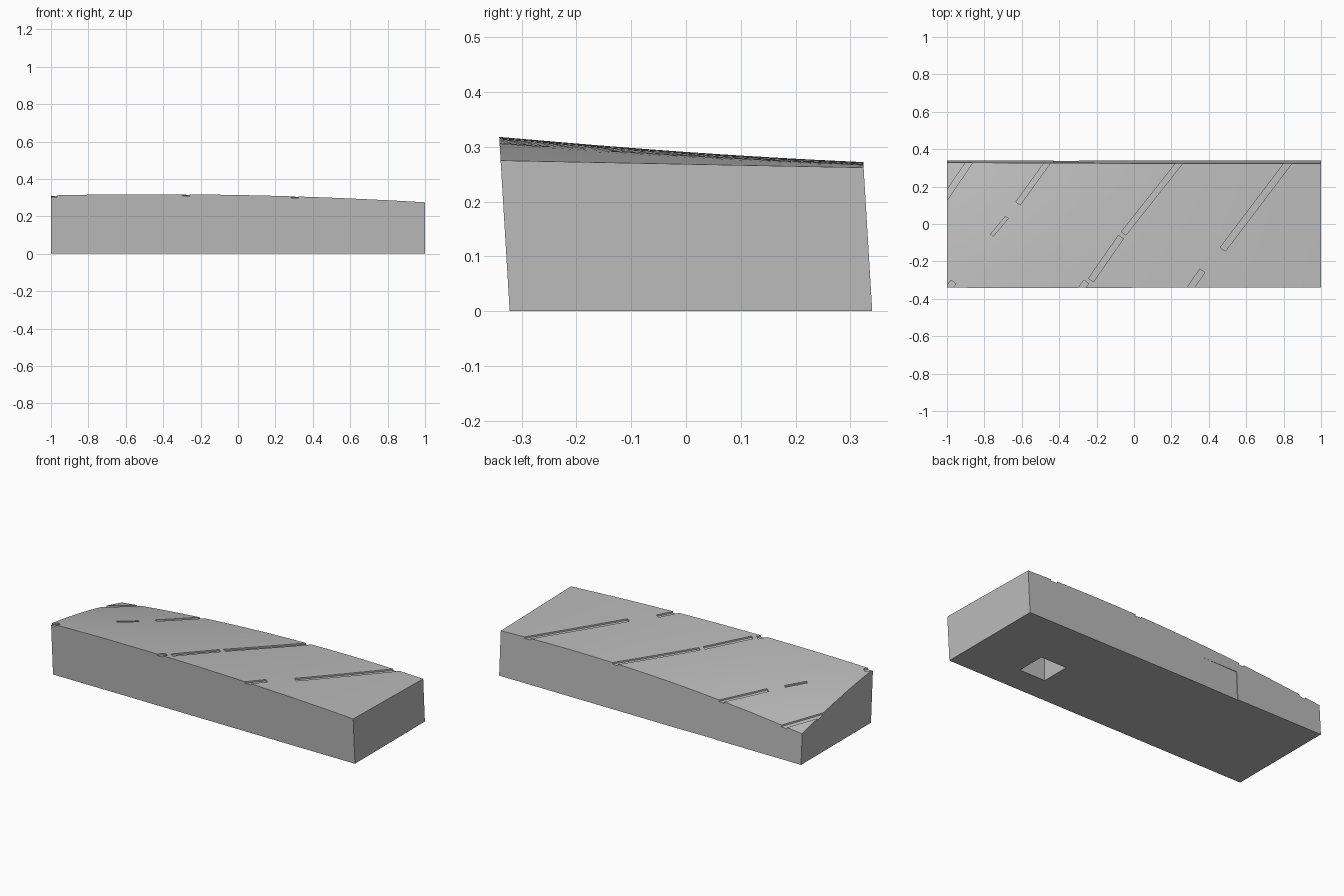
import bpy, bmesh
from mathutils import Vector

cube = bpy.data.objects.get("Cube")
if cube:
    bpy.data.objects.remove(cube, do_unlink=True)

stone = bpy.data.materials.new("grey stone")
stone.use_nodes = True
stone.diffuse_color = (0.5, 0.5, 0.5, 1)
stone.node_tree.nodes["Principled BSDF"].inputs["Base Color"].default_value = (0.5, 0.5, 0.5, 1)

HALF, SHIFT, LEAN = 0.331, 0.009, 0.06   # half depth, base offset, backward lean


def top_height(x, v):
    """Height of the domed top; v runs from 0 at the front to 1 at the back."""
    front = 0.318 - 0.0205 * (x + 0.45) ** 2
    back = 0.272 - 0.04 * (x - 0.5) ** 2
    bulge = 0.012 * ((1 - x) / 2) ** 2 * 4 * v * (1 - v)
    return front + (back - front) * v + bulge


def surface(x, y):
    v = (y + 0.34) / 0.664
    return top_height(x, v)


def new_object(name, bm):
    bmesh.ops.recalc_face_normals(bm, faces=bm.faces)
    mesh = bpy.data.meshes.new(name)
    bm.to_mesh(mesh)
    bm.free()
    mesh.materials.append(stone)
    obj = bpy.data.objects.new(name, mesh)
    bpy.context.collection.objects.link(obj)
    return obj


def make_block():
    """Leaning slab with a gridded, gently curved top."""
    nx, ny = 32, 8
    bm = bmesh.new()
    top, base = [], []
    for i in range(nx + 1):
        x = -1 + 2 * i / nx
        row_top, row_base = [], []
        for j in range(ny + 1):
            v = j / ny
            y = SHIFT + HALF * (2 * v - 1)
            z = top_height(x, v)
            row_top.append(bm.verts.new((x, y - LEAN * z, z)))
            row_base.append(bm.verts.new((x, y, 0)))
        top.append(row_top)
        base.append(row_base)
    for i in range(nx):
        for j in range(ny):
            for g in (top, base):
                bm.faces.new((g[i][j], g[i + 1][j], g[i + 1][j + 1], g[i][j + 1]))
        for j in (0, ny):
            bm.faces.new((base[i][j], base[i + 1][j], top[i + 1][j], top[i][j]))
    for i in (0, nx):
        for j in range(ny):
            bm.faces.new((base[i][j], base[i][j + 1], top[i][j + 1], top[i][j]))
    return new_object("stone_slab", bm)


def groove_cutter(start, end, width=0.03, depth=0.009, steps=8):
    """Strip whose floor follows the top surface at a fixed depth."""
    a, b = Vector(start), Vector(end)
    along = (b - a).normalized()
    side = Vector((-along.y, along.x)) * width / 2
    bm = bmesh.new()
    rings = []
    for k in range(steps + 1):
        p = a.lerp(b, k / steps)
        l, r = p - side, p + side
        rings.append([bm.verts.new(c) for c in (
            (l.x, l.y, surface(*l) - depth), (r.x, r.y, surface(*r) - depth),
            (r.x, r.y, 0.4), (l.x, l.y, 0.4))])
    for p, q in zip(rings, rings[1:]):
        for n in range(4):
            m = (n + 1) % 4
            bm.faces.new((p[n], p[m], q[m], q[n]))
    bm.faces.new(rings[0])
    bm.faces.new(rings[-1])
    return new_object("groove_cutter", bm)


def box_cutter(name, low, high):
    low, high = Vector(low), Vector(high)
    bm = bmesh.new()
    bmesh.ops.create_cube(bm, size=1)
    for v in bm.verts:
        v.co = (low + high) / 2 + v.co * (high - low)
    return new_object(name, bm)


def carve(target, cutter):
    cutter.hide_render = True
    mod = target.modifiers.new("carve", 'BOOLEAN')
    mod.operation = 'DIFFERENCE'
    mod.solver = 'EXACT'
    mod.object = cutter
    bpy.context.view_layer.objects.active = target
    bpy.ops.object.modifier_apply(modifier=mod.name)
    bpy.data.objects.remove(cutter, do_unlink=True)


slab = make_block()

# Diagonal chisel grooves across the top: start, end, width
grooves = [
    ((-1.03, 0.11), (-0.86, 0.36), 0.032),
    ((-0.62, 0.11), (-0.44, 0.36), 0.028),
    ((-0.76, -0.06), (-0.68, 0.035), 0.018),
    ((-0.055, -0.05), (0.27, 0.36), 0.03),
    ((-0.23, -0.30), (-0.07, -0.07), 0.032),
    ((0.475, -0.135), (0.85, 0.36), 0.034),
    ((0.29, -0.36), (0.365, -0.25), 0.032),
    ((-0.30, -0.37), (-0.255, -0.31), 0.032),
    ((-1.01, -0.37), (-0.965, -0.31), 0.032),
]
for start, end, width in grooves:
    carve(slab, groove_cutter(start, end, width))

# Square socket in the underside
carve(slab, box_cutter("socket_cutter", (0.48, -0.16, -0.1), (0.65, 0.015, 0.16)))

# Very shallow chipped panel low on the back, fading out towards +x
chip = box_cutter("chip_cutter", (-0.43, 0.336, -0.05), (-0.15, 0.4, 0.175))
for v in chip.data.vertices:
    if v.co.y < 0.37:
        v.co.y = 0.340 - LEAN * v.co.z - (0.004 if v.co.x < -0.3 else -0.0005)
carve(slab, chip)

bpy.ops.object.select_all(action='DESELECT')
slab.select_set(True)
bpy.context.view_layer.objects.active = slab
bpy.ops.object.shade_smooth_by_angle(angle=0.5)
